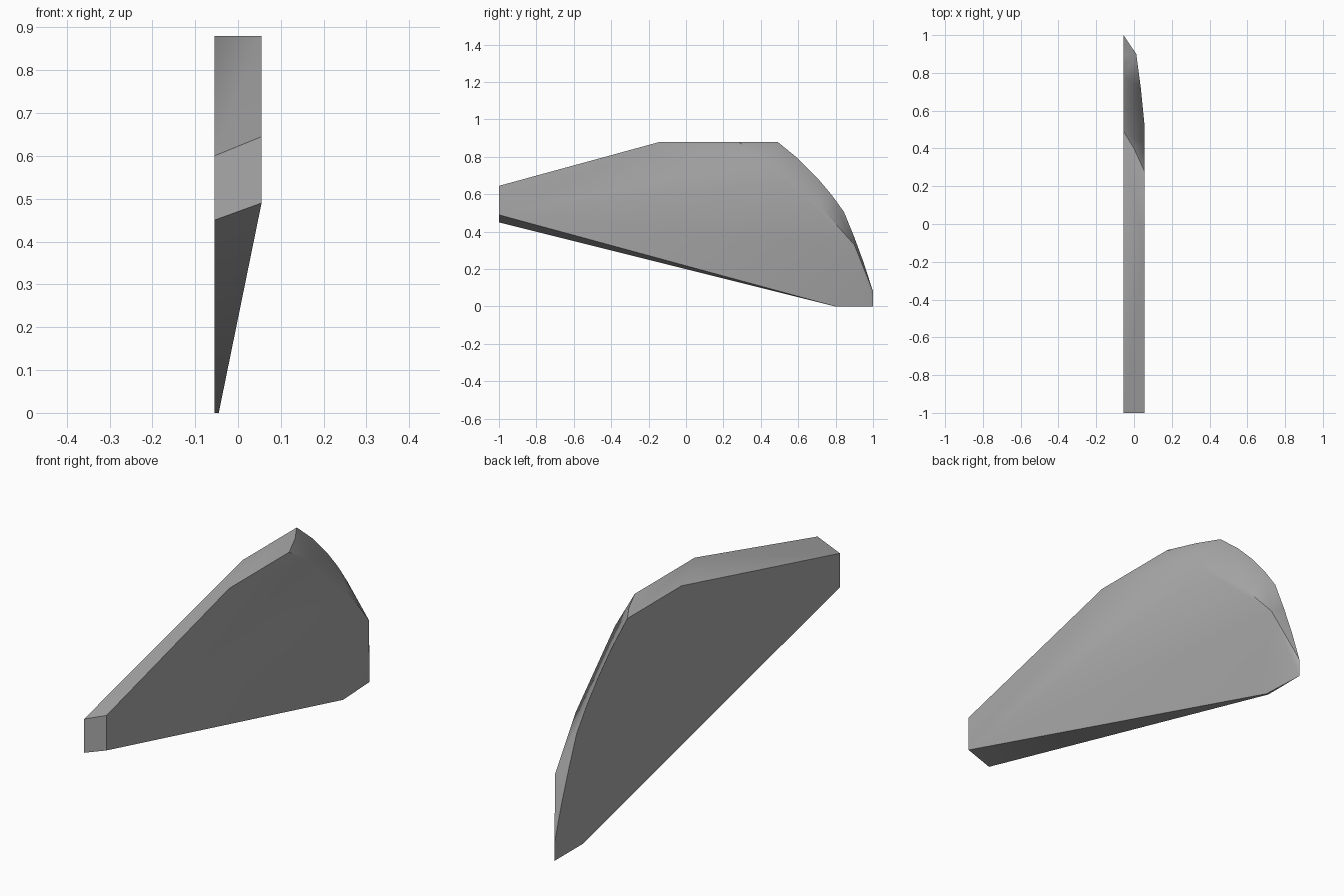
import bpy, bmesh, math

cube = bpy.data.objects.get("Cube")
if cube:
    bpy.data.objects.remove(cube, do_unlink=True)

HALF = 0.055   # half of the blade thickness
TOP = 0.88     # height of the flat crown

# Flat inner side: outline as (y, z)
inner = [(-1, 0.45), (-1, 0.6), (0.11, TOP), (0.49, TOP), (0.6, 0.79),
         (0.7, 0.69), (0.78, 0.595), (0.845, 0.505), (0.9, 0.37),
         (0.95, 0.235), (1, 0.08), (1, 0), (0.8, 0)]

# Outer side: full width at the front and crown, narrowing to the rear tip
outer = [(HALF, -1, 0.49), (HALF, -1, 0.645), (HALF, -0.14, TOP),
         (HALF, 0.28, TOP), (HALF, 0.42, 0.79), (HALF, 0.53, 0.67),
         (0.036, 0.72, 0.53), (0.012, 0.9, 0.33), (-0.045, 0.8, 0)]

# Slight bow in the rear edge of the crown
crown = [(0, 0.4, TOP)]

# Skin the two sides into one solid blade
bm = bmesh.new()
for co in [(-HALF, y, z) for y, z in inner] + outer + crown:
    bm.verts.new(co)
hull = bmesh.ops.convex_hull(bm, input=bm.verts[:])
loose = list({v for v in hull["geom_interior"] + hull["geom_unused"]
              if isinstance(v, bmesh.types.BMVert)})
if loose:
    bmesh.ops.delete(bm, geom=loose, context='VERTS')
bmesh.ops.dissolve_limit(bm, angle_limit=math.radians(0.5),
                         verts=bm.verts[:], edges=bm.edges[:])
bmesh.ops.recalc_face_normals(bm, faces=bm.faces[:])
mesh = bpy.data.meshes.new("blade")
bm.to_mesh(mesh)
bm.free()

blade = bpy.data.objects.new("blade", mesh)
bpy.context.collection.objects.link(blade)

# Plain grey finish
grey = bpy.data.materials.new("grey")
grey.use_nodes = True
colour = (0.4, 0.4, 0.4, 1)
grey.diffuse_color = colour
grey.node_tree.nodes["Principled BSDF"].inputs["Base Color"].default_value = colour
mesh.materials.append(grey)

# Soft outer curve with crisp rims
bpy.context.view_layer.objects.active = blade
blade.select_set(True)
bpy.ops.object.shade_smooth_by_angle(angle=math.radians(35))
